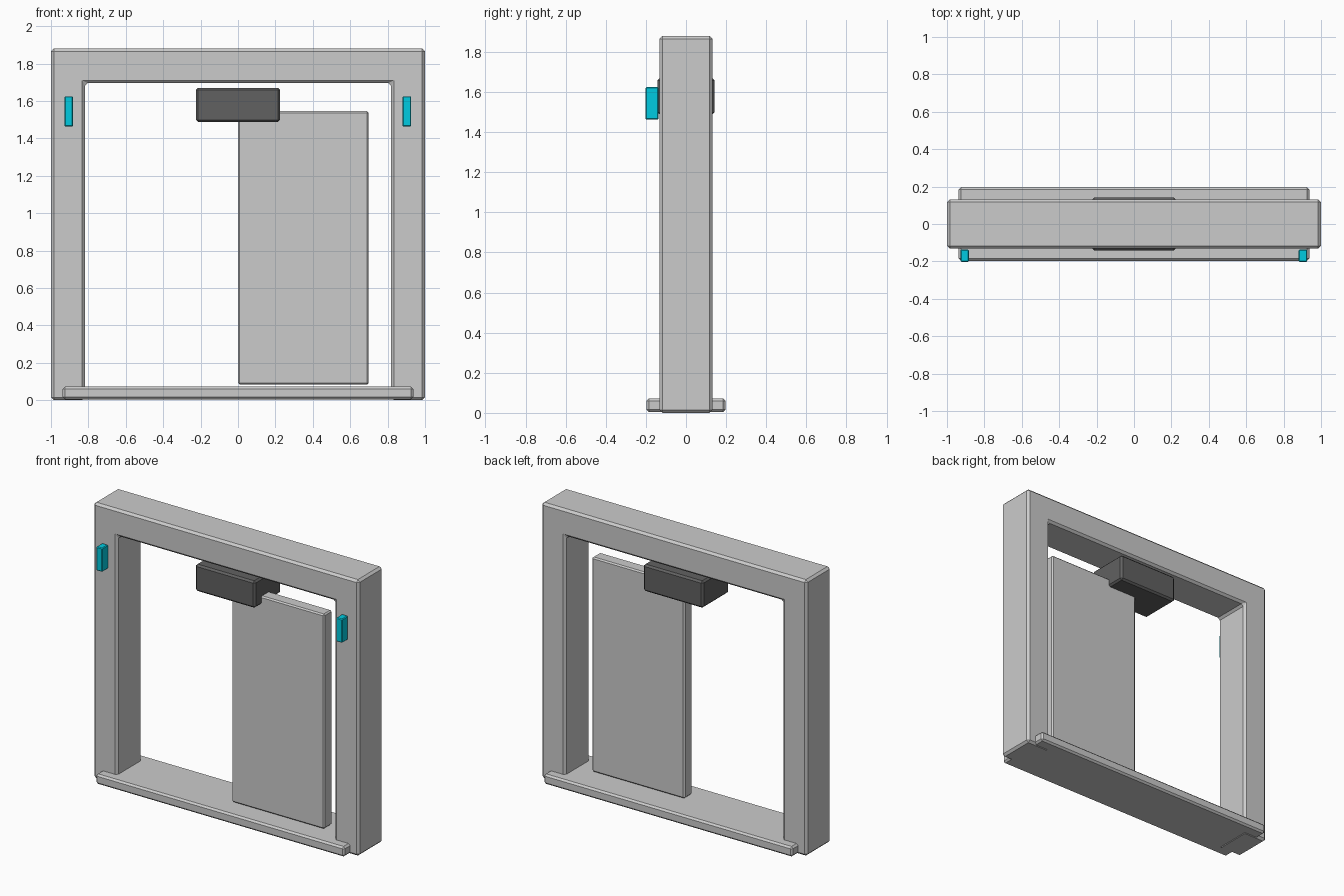
import bpy, bmesh

if "Cube" in bpy.data.objects:
    bpy.data.objects.remove(bpy.data.objects["Cube"])


def finish(name, bm, bevel, mat=None):
    """Turn a bmesh into an object with chamfered edges."""
    bmesh.ops.recalc_face_normals(bm, faces=bm.faces)
    mesh = bpy.data.meshes.new(name)
    bm.to_mesh(mesh)
    bm.free()
    obj = bpy.data.objects.new(name, mesh)
    bpy.context.collection.objects.link(obj)
    mod = obj.modifiers.new("chamfer", 'BEVEL')
    mod.width = bevel
    mod.segments = 1
    mod.limit_method = 'ANGLE'
    if mat:
        mesh.materials.append(mat)
    return obj


def extrude_profile(name, points, y0, y1, bevel, mat=None):
    """Extrude an x/z outline from y0 to y1."""
    bm = bmesh.new()
    face = bm.faces.new([bm.verts.new((x, y0, z)) for x, z in points])
    res = bmesh.ops.extrude_face_region(bm, geom=[face])
    verts = [v for v in res["geom"] if isinstance(v, bmesh.types.BMVert)]
    bmesh.ops.translate(bm, verts=verts, vec=(0, y1 - y0, 0))
    return finish(name, bm, bevel, mat)


def box(name, x, y, z, bevel, mat=None):
    outline = [(x[0], z[0]), (x[1], z[0]), (x[1], z[1]), (x[0], z[1])]
    return extrude_profile(name, outline, y[0], y[1], bevel, mat)


cyan = bpy.data.materials.new("cyan_light")
cyan.diffuse_color = (0.0, 0.6, 0.75, 1)
cyan.use_nodes = True
cyan.node_tree.nodes["Principled BSDF"].inputs["Base Color"].default_value = cyan.diffuse_color

# Door frame: two posts and a lintel in one outline
W, H, IW, IH = 1.0, 1.88, 0.818, 1.695
extrude_profile("door_frame",
                [(-W, 0), (-IW, 0), (-IW, IH), (IW, IH),
                 (IW, 0), (W, 0), (W, H), (-W, H)],
                -0.132, 0.132, 0.015)

# Threshold
box("threshold", (-0.937, 0.937), (-0.197, 0.197), (0.004, 0.072), 0.012)

# Sliding door panel, half open
box("door_panel", (0.0, 0.698), (-0.07, 0.017), (0.083, 1.545), 0.009)

# Drive housing under the lintel
dark = bpy.data.materials.new("dark_housing")
dark.diffuse_color = (0.12, 0.12, 0.12, 1)
dark.use_nodes = True
dark.node_tree.nodes["Principled BSDF"].inputs["Base Color"].default_value = dark.diffuse_color
box("drive_housing", (-0.225, 0.225), (-0.142, 0.142), (1.487, 1.67), 0.012, dark)

# Indicator lights on the posts
for side, cx in (("left", -0.905), ("right", 0.903)):
    box(f"indicator_light_{side}", (cx - 0.023, cx + 0.023),
        (-0.202, -0.137), (1.463, 1.625), 0.005, cyan)
